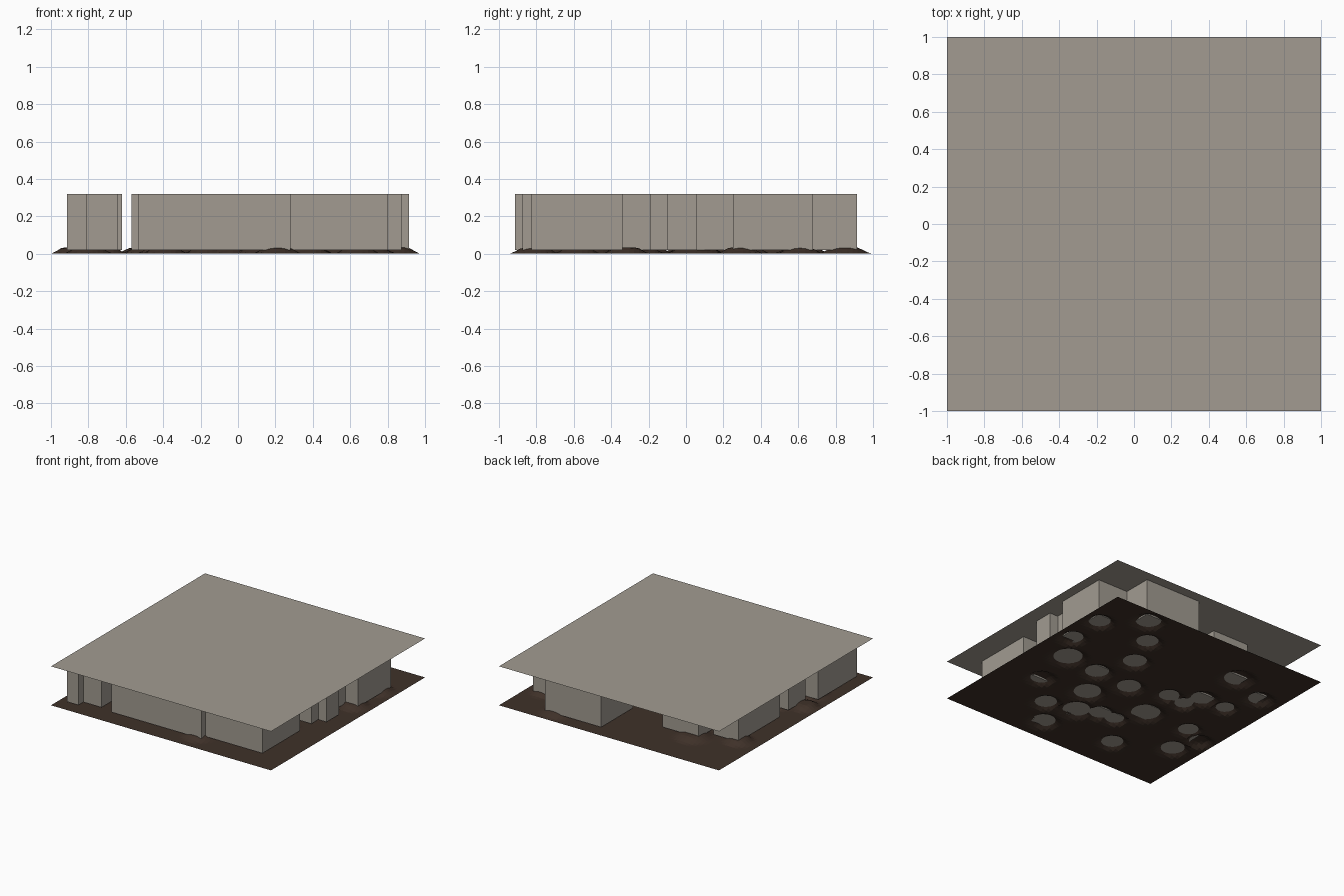
import bpy, bmesh, math

if "Cube" in bpy.data.objects:
    bpy.data.objects.remove(bpy.data.objects["Cube"])

ROOF_Z = 0.32   # underside of the flat ceiling
WALL_Z = 0.02   # bottom of the wall blocks


def material(name, rgb):
    m = bpy.data.materials.new(name)
    m.diffuse_color = (*rgb, 1.0)
    m.use_nodes = True
    m.node_tree.nodes["Principled BSDF"].inputs["Base Color"].default_value = m.diffuse_color
    return m


stone = material("grey_stone", (0.36, 0.33, 0.285))
earth = material("dark_earth", (0.050, 0.031, 0.022))


def finish(bm, name, mat):
    mesh = bpy.data.meshes.new(name)
    bm.to_mesh(mesh)
    bm.free()
    mesh.materials.append(mat)
    obj = bpy.data.objects.new(name, mesh)
    bpy.context.collection.objects.link(obj)
    return obj


def block(name, x0, x1, y0, y1):
    """Wall block with a bottom, open at the top where the ceiling closes it."""
    bm = bmesh.new()
    bmesh.ops.create_cube(bm, size=1)
    for v in bm.verts:
        v.co.x = x1 if v.co.x > 0 else x0
        v.co.y = y1 if v.co.y > 0 else y0
        v.co.z = ROOF_Z if v.co.z > 0 else WALL_Z
    top = [f for f in bm.faces if f.normal.z > 0.5]
    bmesh.ops.delete(bm, geom=top, context='FACES_ONLY')
    finish(bm, name, stone)


# Wall blocks: x0, x1, y0, y1
blocks = {
    "front_left_wall": (-0.915, -0.81, -0.915, -0.41),
    "front_left_step": (-0.81, -0.645, -0.85, -0.41),
    "front_wall": (-0.535, 0.28, -0.875, -0.62),
    "front_right_wall": (0.28, 0.80, -0.825, -0.34),
    "right_inner_wall": (0.55, 0.80, -0.19, 0.25),
    "right_buttress": (0.60, 0.875, -0.10, 0.06),
    "right_wall": (0.60, 0.915, 0.25, 0.68),
    "back_right_wall": (0.13, 0.64, 0.50, 0.915),
    "back_wall": (-0.57, -0.24, 0.42, 0.65),
    "back_left_wall": (-0.855, -0.63, 0.00, 0.54),
    "left_wall": (-0.84, -0.62, -0.35, -0.13),
    "inner_back_pillar": (0.10, 0.45, 0.20, 0.44),
    "inner_centre_pillar": (-0.05, 0.48, -0.10, 0.09),
    "inner_front_pillar": (0.12, 0.36, -0.37, -0.15),
    "inner_low_pillar": (-0.25, 0.24, -0.60, -0.38),
    "inner_left_pillar": (-0.43, -0.18, -0.31, -0.12),
    "inner_back_left_pillar": (-0.57, -0.18, 0.00, 0.27),
}
for name, rect in blocks.items():
    block(name, *rect)

# Flat ceiling
bm = bmesh.new()
bmesh.ops.create_grid(bm, x_segments=1, y_segments=1, size=1.0)
for v in bm.verts:
    v.co.z = ROOF_Z
finish(bm, "ceiling", stone)

# Earth floor with low flat-topped mounds: x, y, outer radius
mounds = [
    (0.85, 0.61, .13), (0.57, 0.85, .15), (0.38, 0.61, .13), (0.85, 0.29, .13),
    (0.69, 0.05, .17), (0.26, 0.32, .14), (0.38, 0.02, .14), (0.64, -0.32, .13),
    (0.05, 0.00, .14), (0.24, -0.26, .16), (0.38, -0.58, .13), (-0.27, 0.09, .12),
    (-0.43, 0.07, .11), (-0.49, 0.22, .14), (-0.71, 0.22, .11), (-0.50, 0.62, .16),
    (-0.82, 0.49, .13), (0.13, -0.52, .16), (-0.04, -0.44, .13), (-0.18, -0.44, .11),
    (-0.30, -0.22, .17), (0.21, -0.81, .14), (-0.71, -0.21, .12), (-0.885, -0.29, .12),
    (-0.80, -0.50, .14), (-0.39, -0.72, .13),
]


def height(x, y):
    h = 0.0
    for mx, my, r in mounds:
        t = (r - math.hypot(x - mx, y - my)) / (0.62 * r)
        t = min(max(t, 0.0), 1.0)
        h = max(h, 0.034 * t * t * (3 - 2 * t))
    return h


bm = bmesh.new()
bmesh.ops.create_grid(bm, x_segments=72, y_segments=72, size=1.0)
for v in bm.verts:
    edge = max(abs(v.co.x), abs(v.co.y))
    v.co.z = height(v.co.x, v.co.y) if edge < 0.999 else 0.0
finish(bm, "earth_floor", earth)
